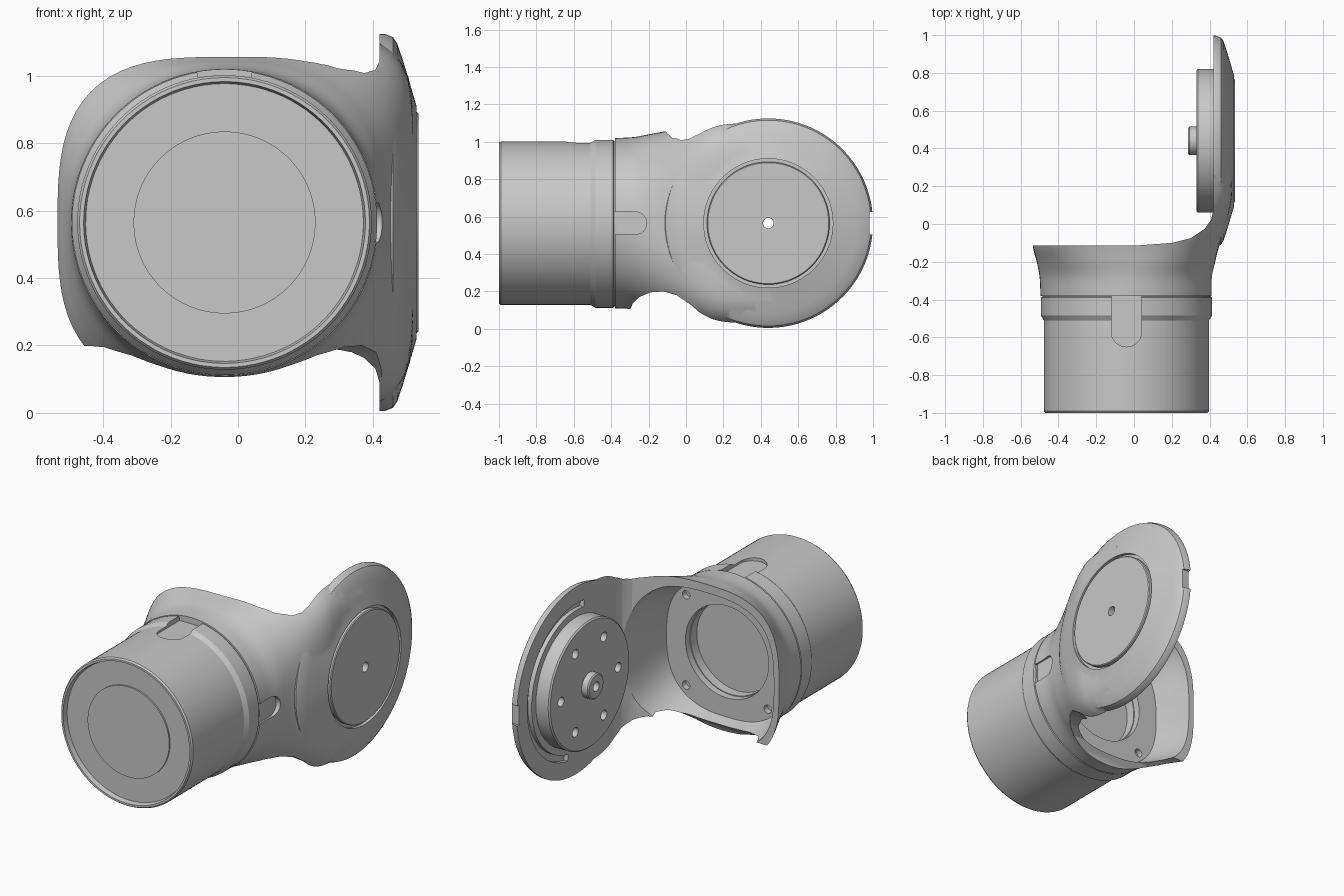
import bpy, bmesh
from math import sin, cos, pi, radians

if "Cube" in bpy.data.objects:
    bpy.data.objects.remove(bpy.data.objects["Cube"])

CX, CZ = -0.04, 0.565      # axis of the round housing
PY = 0.44                  # pivot position along y
SEG = 96

grey = bpy.data.materials.new("plain_grey")
grey.use_nodes = True
grey.diffuse_color = (0.58, 0.58, 0.58, 1)
grey.node_tree.nodes["Principled BSDF"].inputs["Base Color"].default_value = (0.58, 0.58, 0.58, 1)


def bridge(name, rings):
    """Closed, outward-facing solid through a list of equal rings."""
    bm = bmesh.new()
    loops = [[bm.verts.new(p) for p in ring] for ring in rings]
    n = len(loops[0])
    for a, b in zip(loops, loops[1:]):
        for i in range(n):
            j = (i + 1) % n
            bm.faces.new((a[i], a[j], b[j], b[i]))
    bm.faces.new(loops[0][::-1])
    bm.faces.new(loops[-1])
    bm.normal_update()
    if bm.calc_volume(signed=True) < 0:
        bmesh.ops.reverse_faces(bm, faces=bm.faces[:])
    mesh = bpy.data.meshes.new(name)
    bm.to_mesh(mesh)
    bm.free()
    mesh.materials.append(grey)
    ob = bpy.data.objects.new(name, mesh)
    bpy.context.collection.objects.link(ob)
    return ob


def lathe(name, profile, axis, centre, seg=SEG):
    """Revolve (radius, position) points about the x or y axis."""
    rings = []
    for r, t in profile:
        ring = []
        for i in range(seg):
            a = 2 * pi * (i + .37) / seg
            u, v = centre[0] + r * cos(a), centre[1] + r * sin(a)
            ring.append((t, u, v) if axis == "x" else (u, t, v))
        rings.append(ring)
    return bridge(name, rings)


def prism(name, pts, axis, lo, hi):
    """Extrude a flat outline along one axis."""
    def place(p, d):
        co = list(p)
        co.insert("xyz".index(axis), d)
        return co
    return bridge(name, [[place(p, d) for p in pts] for d in (lo, hi)])


def loft(name, stations, steps=5):
    """Squared-round sections (y, left, right, half height, power), smoothly spaced."""
    rows = []
    last = len(stations) - 1
    for k in range(last):
        p = [stations[min(max(k + o, 0), last)] for o in (-1, 0, 1, 2)]
        for s in range(steps + (k == last - 1)):
            t = s / steps
            rows.append([b + 0.5 * t * (c - a + t * (2*a - 5*b + 4*c - d + t * (3*(b - c) + d - a)))
                         for a, b, c, d in zip(*p)])
    rings = []
    for y, left, right, high, n in rows:
        ring = []
        for i in range(SEG):
            c, s = cos(2 * pi * (i + .2) / SEG), sin(2 * pi * (i + .2) / SEG)
            r = (abs(c / (right if c > 0 else left))**n + abs(s / high)**n)**(-1 / n)
            ring.append((CX + r * c, y, CZ + r * s))
        rings.append(ring)
    return bridge(name, rings)


def arc(cu, cv, r, start, end, n=24):
    return [(cu + r * cos(radians(start + (end - start) * i / n)),
             cv + r * sin(radians(start + (end - start) * i / n))) for i in range(n + 1)]


def volume(mesh):
    bm = bmesh.new()
    bm.from_mesh(mesh)
    v = bm.calc_volume(signed=True)
    bm.free()
    return v


def combine(ob, tools, operation="DIFFERENCE"):
    """Boolean each tool into the part, taking the first solver with a sound result."""
    for tool in tools:
        tool.hide_render = True
        before = volume(ob.data)
        mod = ob.modifiers.new("combine", "BOOLEAN")
        mod.operation = operation
        mod.object = tool
        for solver in ("MANIFOLD", "EXACT", "FLOAT"):
            mod.solver = solver
            bpy.context.view_layer.update()
            graph = bpy.context.evaluated_depsgraph_get()
            result = bpy.data.meshes.new_from_object(ob.evaluated_get(graph))
            if 0.2 * before < volume(result) < 1.6 * before:
                ob.data = result
                break
        ob.modifiers.remove(mod)


def pin(r, lo, hi, axis, u, v):
    return lathe("hole_cutter", [(r, lo), (r, hi)], axis, (u, v), 24)


# Round motor housing with collar and a recess at the back
housing = lathe("round_housing", [
    (.412, -.97), (.418, -1), (.43, -1), (.437, -.99), (.437, -.51), (.453, -.485),
    (.453, -.39), (.445, -.385), (.445, -.372), (.27, -.372), (.27, -.43)], "y", (CX, CZ))
front_disc = lathe("front_disc", [(.27, -.96), (.27, -.979)], "y", (CX, CZ))

# Rounded pocket on top of the collar
top_pocket = prism("top_pocket_cutter",
                   arc(CX, -.57, .08, 180, 360) + [(CX + .08, -.36), (CX - .08, -.36)],
                   "z", .982, 1.3)
combine(housing, [top_pocket])

# Flared bracket that sweeps into the side arm
bracket = loft("side_arm_bracket", [
    (-.38, .455, .455, .455, 2), (-.28, .46, .455, .46, 2.15), (-.2, .475, .47, .475, 2.5),
    (-.12, .495, .49, .49, 3), (0, .5, .53, .52, 4), (.12, .5, .557, .545, 5.5),
    (.2, .5, .562, .56, 6), (.3, .5, .564, .566, 6), (.453, .5, .565, .57, 6)])

# Domed round end of the arm
dome = lathe("dome_tool", [(.56, .40), (.56, .435), (.55, .46), (.53, .473), (.48, .49),
                           (.42, .508), (.345, .53)], "x", (PY, CZ))
combine(bracket, [dome], "UNION")

# Open the back, hollow the inside, scoop the underside
back_cut = prism("back_cutter", [
    (.42, 1.3), (.42, .07), (.407, .02), (.375, -.025), (.3, -.075), (.2, -.1),
    (0, -.115), (-.8, -.115), (-.8, 1.3)], "z", -.5, 1.7)
cavity = loft("cavity_cutter", [(-.33, .4, .4, .39, 2.6), (-.12, .46, .43, .44, 3),
                                (.1, .48, .455, .44, 3)])
scoop = prism("scoop_cutter", [
    (-.3, -.2), (-.3, .1), (-.285, .135), (-.25, .17), (-.19, .195), (-.12, .2), (-.05, .18),
    (.03, .125), (.08, .08), (.115, .04), (.14, -.2)], "x", -1, 1)
floor_hole = lathe("floor_hole_cutter", [(.275, -.5), (.275, -.25)], "y", (CX, CZ))
screws = [pin(.025, -.365, -.25, "y", CX + .27 * sx, CZ + .27 * sz)
          for sx in (-1, 1) for sz in (-1, 1)]

# Side pocket, cap seat, rim notch and curved inner slot
side_pocket = prism("side_pocket_cutter",
                    [(-.42, CZ - .06)] + arc(-.27, CZ, .06, -90, 90) + [(-.42, CZ + .06)],
                    "x", .40, .7)
cap_seat = lathe("cap_seat_cutter", [(.345, .51), (.345, .7)], "x", (PY, CZ))
notch = prism("notch_cutter", [(.98, .505), (1.1, .505), (1.1, .625), (.98, .625)], "x", .3, .7)
curved_slot = prism("curved_slot_cutter",
                    arc(PY, CZ, .46, -80, 100, 40) + arc(PY, CZ, .42, 100, -80, 40),
                    "x", .39, .445)
pivot_hole = pin(.028, .1, .8, "x", PY, CZ)
body_cuts = [back_cut, cavity, scoop, floor_hole, side_pocket, cap_seat, notch,
             curved_slot, pivot_hole] + screws
combine(bracket, body_cuts)

# Outer cap and inner hub with boss and bolt holes
cap = lathe("pivot_cap", [(.328, .48), (.328, .53), (.323, .535)], "x", (PY, CZ))
hub = lathe("pivot_hub", [(.38, .45), (.38, .338), (.372, .33), (.075, .33), (.075, .293),
                          (.067, .286)], "x", (PY, CZ))
bolts = [pin(.028, .2, .375, "x", PY + .27 * cos(a * pi / 3),
             CZ + .27 * sin(a * pi / 3)) for a in range(6)]
combine(cap, [pivot_hole])
combine(hub, [pivot_hole] + bolts)

# Remove cutters and smooth the finished parts
for tool in [top_pocket, dome] + body_cuts + bolts:
    bpy.data.objects.remove(tool)
for ob in (housing, front_disc, bracket, cap, hub):
    bpy.ops.object.select_all(action="DESELECT")
    ob.select_set(True)
    bpy.context.view_layer.objects.active = ob
    bpy.ops.object.shade_smooth_by_angle(angle=radians(28))
